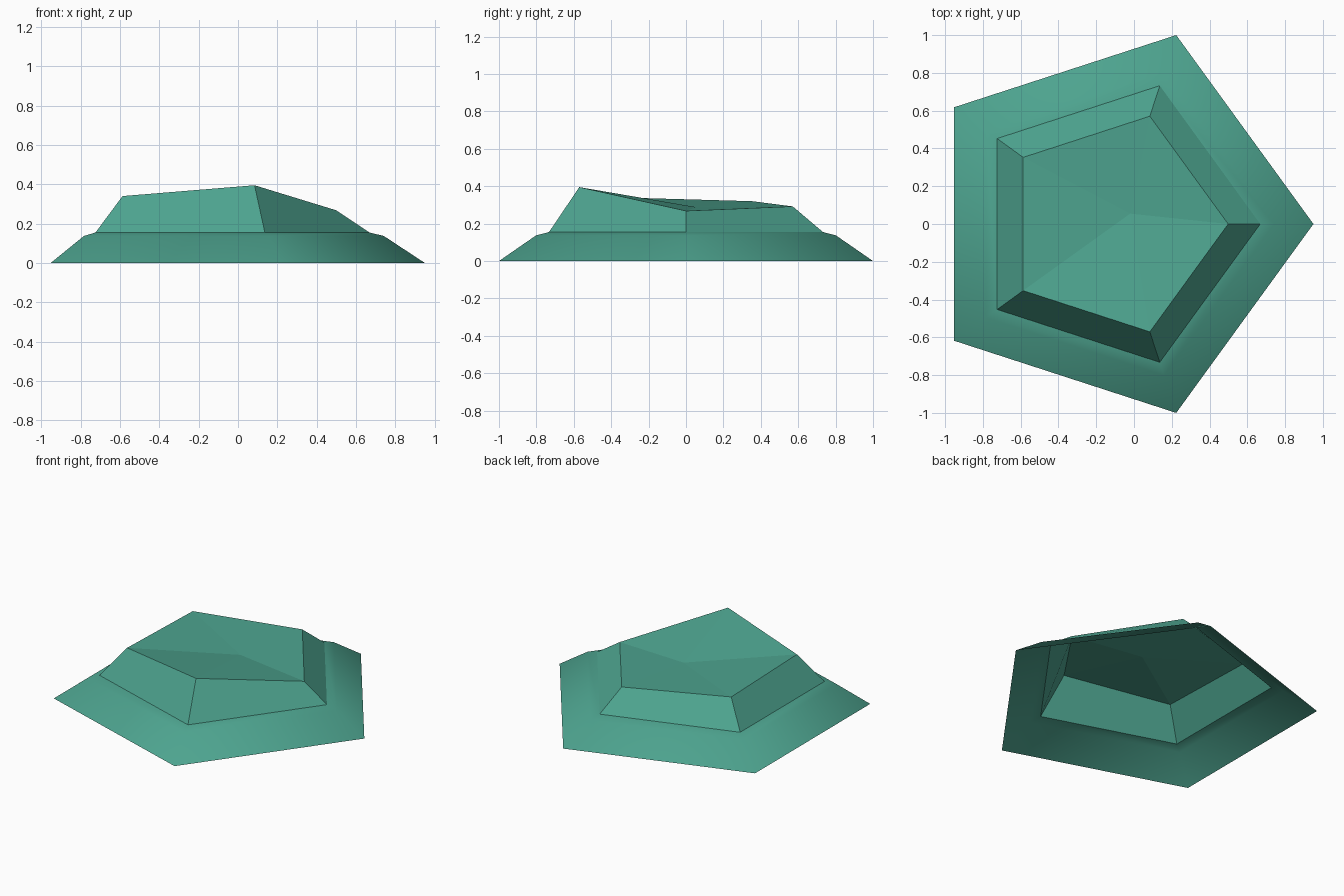
import bpy
import bmesh
from math import cos, sin, tau

cube = bpy.data.objects.get("Cube")
if cube:
    bpy.data.objects.remove(cube, do_unlink=True)

SIDES = 5
CENTRE_X = -0.1015

# Single stone colour
stone = bpy.data.materials.new("sea_green_stone")
colour = (0.075, 0.37, 0.275, 1.0)
stone.diffuse_color = colour
stone.use_nodes = True
stone.node_tree.nodes["Principled BSDF"].inputs["Base Color"].default_value = colour

bm = bmesh.new()


def ring(radius, heights):
    """Pentagon of vertices, one height per corner."""
    return [bm.verts.new((CENTRE_X + radius * cos(tau * i / SIDES),
                          radius * sin(tau * i / SIDES), h))
            for i, h in enumerate(heights)]


def bridge(lower, upper, smooth):
    for i in range(SIDES):
        j = (i + 1) % SIDES
        face = bm.faces.new((lower[i], lower[j], upper[j], upper[i]))
        face.smooth = smooth


# Flared skirt, ledge, steep wall and uneven rim
foot = ring(1.0515, [0.0] * SIDES)
ledge = ring(0.843, [0.137] * SIDES)
wall_base = ring(0.77, [0.155] * SIDES)
rim = ring(0.60, [0.268, 0.292, 0.32, 0.34, 0.395])

bridge(foot, ledge, True)
bridge(ledge, wall_base, True)
bridge(wall_base, rim, False)

# Slightly sunken top, fanned around an off-centre low point
low_point = bm.verts.new((-0.02, 0.055, 0.288))
for i in range(SIDES):
    bm.faces.new((rim[i], rim[(i + 1) % SIDES], low_point))

# Hard crease wherever a flat face meets its neighbour
for edge in bm.edges:
    edge.smooth = all(f.smooth for f in edge.link_faces)

mesh = bpy.data.meshes.new("stepped_rock")
bm.to_mesh(mesh)
bm.free()
mesh.materials.append(stone)
rock = bpy.data.objects.new("stepped_rock", mesh)
bpy.context.collection.objects.link(rock)
